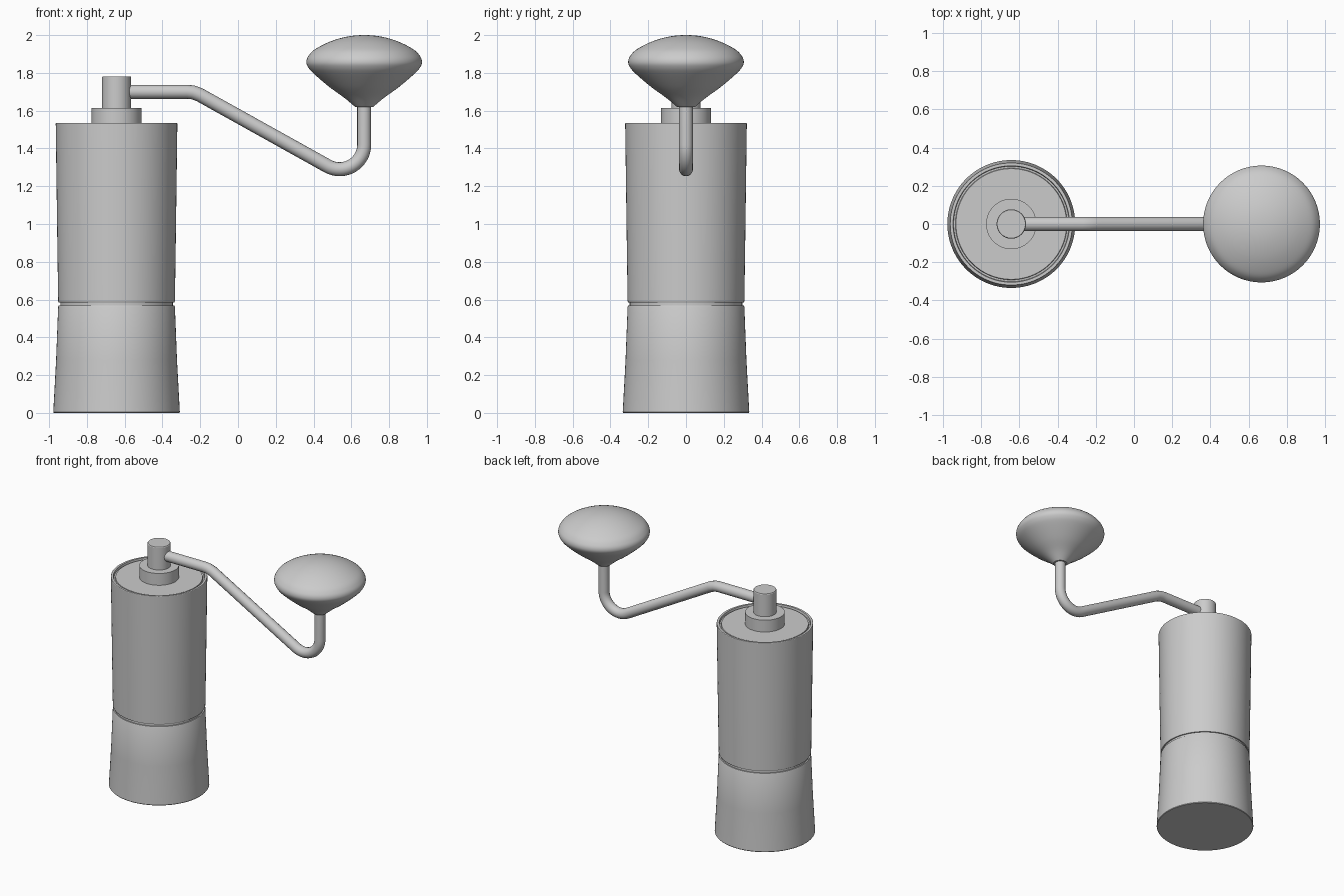
import bpy, bmesh, math

if "Cube" in bpy.data.objects:
    bpy.data.objects.remove(bpy.data.objects["Cube"])

BODY_X, KNOB_X = -0.643, 0.668


def finish(obj, angle=30):
    bpy.ops.object.select_all(action='DESELECT')
    obj.select_set(True)
    bpy.context.view_layer.objects.active = obj
    bpy.ops.object.shade_smooth_by_angle(angle=math.radians(angle))


def lathe(name, x, profile, sides=96):
    """Spin (radius, z) points about a vertical axis; radius 0 is a pole."""
    bm = bmesh.new()
    rings = []
    for r, z in profile:
        n = 1 if r == 0 else sides
        rings.append([bm.verts.new((r * math.cos(2 * math.pi * i / sides),
                                    r * math.sin(2 * math.pi * i / sides), z)) for i in range(n)])
    for a, b in zip(rings, rings[1:]):
        for i in range(sides):
            j = (i + 1) % sides
            quad = [a[i % len(a)], a[j % len(a)], b[j % len(b)], b[i % len(b)]]
            bm.faces.new(list(dict.fromkeys(quad)))
    bmesh.ops.recalc_face_normals(bm, faces=bm.faces)
    mesh = bpy.data.meshes.new(name)
    bm.to_mesh(mesh)
    bm.free()
    obj = bpy.data.objects.new(name, mesh)
    obj.location.x = x
    bpy.context.collection.objects.link(obj)
    finish(obj)
    return obj


def smooth_profile(pts, steps=6):
    """Catmull-Rom curve through the points."""
    p = [pts[0]] + pts + [(-pts[-2][0], pts[-2][1])]
    out = []
    for a, b, c, d in zip(p, p[1:], p[2:], p[3:]):
        for s in range(steps):
            t = s / steps
            out.append(tuple(0.5 * (2 * b[k] + (c[k] - a[k]) * t
                       + (2 * a[k] - 5 * b[k] + 4 * c[k] - d[k]) * t ** 2
                       + (3 * b[k] - a[k] - 3 * c[k] + d[k]) * t ** 3) for k in (0, 1)))
    return out + [pts[-1]]


# Tapered catch cup and upper body, meeting in a narrow groove
lathe("catch_cup", BODY_X, [(0, 0), (0.332, 0), (0.335, 0.004), (0.320, 0.28),
                            (0.309, 0.562), (0.306, 0.568), (0.298, 0.568), (0.298, 0.577)])
lathe("grinder_body", BODY_X, [(0.298, 0.577), (0.298, 0.585), (0.306, 0.585), (0.309, 0.59),
                               (0.3135, 0.9), (0.322, 1.532), (0.320, 1.535), (0.305, 1.535),
                               (0.302, 1.518), (0.293, 1.518)])

# Lid, with stepped hub for the crank
lathe("lid", BODY_X, [(0.293, 1.518), (0.290, 1.528), (0.132, 1.528)])
lathe("hub", BODY_X, [(0.132, 1.528), (0.132, 1.615), (0.077, 1.615), (0.077, 1.777),
                      (0.074, 1.782), (0, 1.782)])

# Crank arm: bent rod with a rounded elbow up to the knob
path = [(-0.60, 1.70), (-0.27, 1.70), (-0.24, 1.697), (-0.205, 1.685)]
R = 0.13
for i in range(17):
    a = math.radians(-119.3 + 119.3 * i / 16)
    path.append((KNOB_X - R + R * math.cos(a), 1.42 + R * math.sin(a)))
path.append((KNOB_X, 1.64))
curve = bpy.data.curves.new("crank_arm", 'CURVE')
curve.dimensions = '3D'
curve.bevel_depth = 0.037
curve.bevel_resolution = 6
curve.use_fill_caps = True
spline = curve.splines.new('POLY')
spline.points.add(len(path) - 1)
for pt, (x, z) in zip(spline.points, path):
    pt.co = (x, 0, z, 1)
arm = bpy.data.objects.new("crank_arm", curve)
bpy.context.collection.objects.link(arm)
bpy.context.view_layer.objects.active = arm
arm.select_set(True)
bpy.ops.object.select_all(action='DESELECT')
arm.select_set(True)
bpy.ops.object.convert(target='MESH')
finish(bpy.context.view_layer.objects.active, 40)

# Mushroom-shaped knob
knob = smooth_profile([(0.048, 1.62), (0.105, 1.668), (0.185, 1.726), (0.268, 1.797), (0.298, 1.832),
                       (0.306, 1.86), (0.295, 1.89), (0.26, 1.925), (0.18, 1.966),
                       (0.09, 1.992), (0, 2.0)])
lathe("knob", KNOB_X, [(0, 1.62)] + knob)
